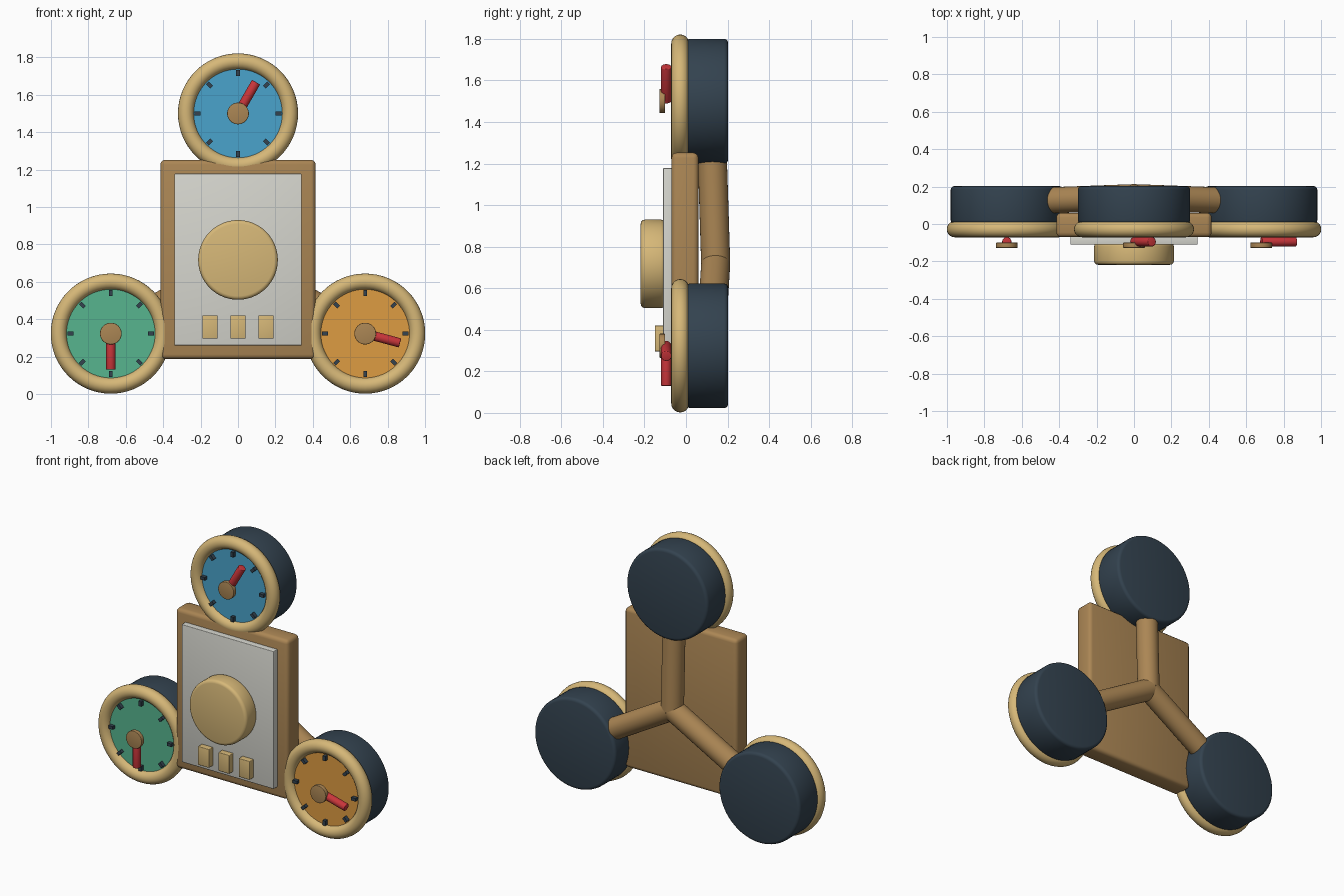
import bpy, bmesh, math
from mathutils import Vector, Matrix

if "Cube" in bpy.data.objects:
    bpy.data.objects.remove(bpy.data.objects["Cube"])


def material(name, rgb):
    """Flat material from display values, converted to linear."""
    m = bpy.data.materials.new(name)
    lin = [c / 12.92 if c <= 0.04045 else ((c + 0.055) / 1.055) ** 2.4 for c in rgb]
    m.diffuse_color = (*lin, 1)
    m.use_nodes = True
    m.node_tree.nodes["Principled BSDF"].inputs["Base Color"].default_value = m.diffuse_color
    return m


TAN = material("tan", (0.84, 0.72, 0.47))
BROWN = material("brown", (0.67, 0.525, 0.33))
PALE = material("pale grey", (0.84, 0.84, 0.81))
NAVY = material("dark slate", (0.20, 0.26, 0.31))
RED = material("red", (0.79, 0.21, 0.23))
BLUE = material("blue", (0.29, 0.64, 0.80))
GREEN = material("green", (0.34, 0.71, 0.56))
ORANGE = material("orange", (0.87, 0.61, 0.26))


def finish(bm, name, mat, bevel=0.0, segments=3):
    """Bevel the sharp edges, store the mesh and smooth by angle."""
    if bevel:
        edges = [e for e in bm.edges if e.calc_face_angle(0) > 0.8]
        bmesh.ops.bevel(bm, geom=edges, offset=bevel, segments=segments,
                        profile=0.5, affect='EDGES')
    bmesh.ops.recalc_face_normals(bm, faces=bm.faces)
    mesh = bpy.data.meshes.new(name)
    bm.to_mesh(mesh)
    bm.free()
    ob = bpy.data.objects.new(name, mesh)
    bpy.context.collection.objects.link(ob)
    mesh.materials.append(mat)
    bpy.ops.object.select_all(action='DESELECT')
    ob.select_set(True)
    bpy.context.view_layer.objects.active = ob
    bpy.ops.object.shade_smooth_by_angle(angle=math.radians(35))
    return ob


def box(name, mat, lo, hi, bevel=0.0, turn=None):
    lo, hi = Vector(lo), Vector(hi)
    bm = bmesh.new()
    bmesh.ops.create_cube(bm, size=1)
    bmesh.ops.scale(bm, vec=hi - lo, verts=bm.verts)
    bmesh.ops.translate(bm, vec=(lo + hi) / 2, verts=bm.verts)
    if turn:
        bmesh.ops.transform(bm, matrix=turn, verts=bm.verts)
    return finish(bm, name, mat, bevel)


def rod(name, mat, a, b, radius, bevel=0.0, sides=48):
    """Cylinder running from point a to point b."""
    a, b = Vector(a), Vector(b)
    d = b - a
    bm = bmesh.new()
    place = Matrix.Translation((a + b) / 2) @ d.to_track_quat('Z', 'Y').to_matrix().to_4x4()
    bmesh.ops.create_cone(bm, cap_ends=True, segments=sides, radius1=radius,
                          radius2=radius, depth=d.length, matrix=place)
    return finish(bm, name, mat, bevel)


def ring(name, mat, centre, major, minor, n=64, m=20):
    """Torus facing the front."""
    bm = bmesh.new()
    grid = []
    for i in range(n):
        u = 2 * math.pi * i / n
        row = []
        for j in range(m):
            v = 2 * math.pi * j / m
            r = major + minor * math.cos(v)
            row.append(bm.verts.new(Vector(centre) + Vector(
                (r * math.cos(u), minor * math.sin(v), r * math.sin(u)))))
        grid.append(row)
    for i in range(n):
        for j in range(m):
            k, l = (i + 1) % n, (j + 1) % m
            bm.faces.new((grid[i][j], grid[k][j], grid[k][l], grid[i][l]))
    return finish(bm, name, mat)


# Central board, face panel, knob and buttons
KNOB_Z = 0.717
box("board", BROWN, (-0.415, -0.07, 0.187), (0.415, 0.06, 1.252), 0.025)
box("face_panel", PALE, (-0.34, -0.11, 0.26), (0.34, -0.06, 1.178), 0.004)
rod("knob", TAN, (0, -0.10, KNOB_Z), (0, -0.218, KNOB_Z), 0.213, 0.02, 64)
for i in (-1, 0, 1):
    x = 0.15 * i
    box("button_%d" % (i + 2), TAN, (x - 0.041, -0.15, 0.296), (x + 0.041, -0.10, 0.42), 0.004)


def gauge(label, x, z, dial_mat, needle_deg):
    """Round gauge with casing, rim, dial, ticks, needle and hub."""
    rod(label + "_casing", NAVY, (x, 0.0, z), (x, 0.203, z), 0.30, 0.02, 64)
    ring(label + "_rim", TAN, (x, -0.028, z), 0.278, 0.043)
    rod(label + "_dial", dial_mat, (x, 0.01, z), (x, -0.04, z), 0.26, 0, 64)
    for k in range(8):
        turn = Matrix.Translation((x, 0, z)) @ Matrix.Rotation(k * math.pi / 4, 4, 'Y')
        box("%s_tick_%d" % (label, k + 1), NAVY, (0.20, -0.065, -0.01),
            (0.232, -0.03, 0.01), 0, turn)
    a = math.radians(needle_deg)
    rod(label + "_needle", RED, (x, -0.095, z),
        (x + 0.193 * math.cos(a), -0.095, z + 0.193 * math.sin(a)), 0.025, 0.004, 24)
    rod(label + "_hub", BROWN, (x, -0.10, z), (x, -0.128, z), 0.058, 0.003)
    # Support arm behind the board
    rod(label + "_arm", BROWN, (0, 0.143, KNOB_Z), (x, 0.118, z), 0.07)


gauge("top_gauge", 0, 1.50, BLUE, 60)
gauge("left_gauge", -0.68, 0.323, GREEN, -90)
gauge("right_gauge", 0.68, 0.323, ORANGE, -15)
